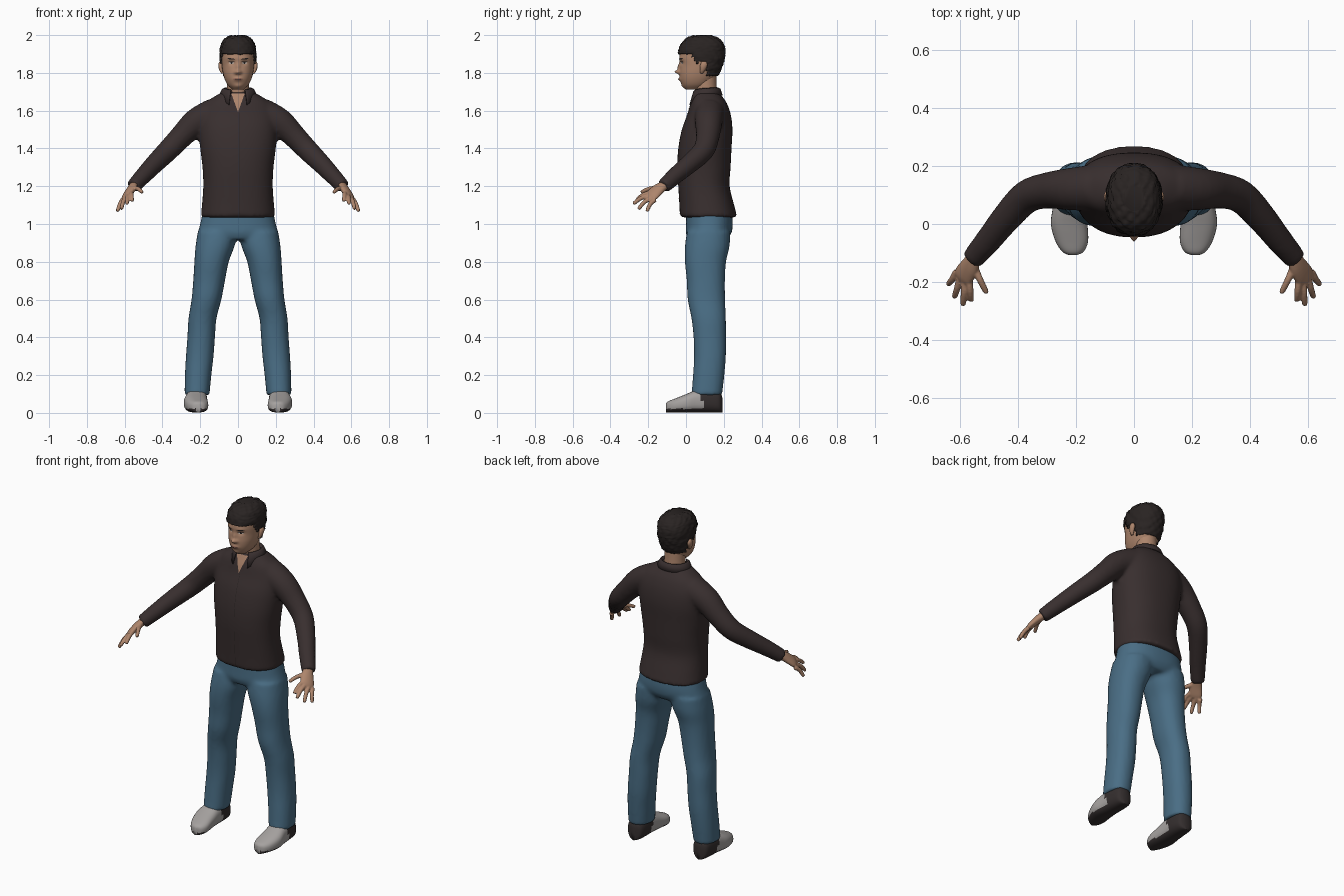
import bpy, bmesh, math, random
from mathutils import Vector

random.seed(4)
if "Cube" in bpy.data.objects:
    bpy.data.objects.remove(bpy.data.objects["Cube"], do_unlink=True)


def material(name, rgb):
    m = bpy.data.materials.new(name)
    m.use_nodes = True
    m.diffuse_color = (*rgb, 1)
    bsdf = m.node_tree.nodes["Principled BSDF"]
    bsdf.inputs["Base Color"].default_value = (*rgb, 1)
    bsdf.inputs["Roughness"].default_value = 0.8
    return m


SHIRT = material("dark brown cloth", (0.040, 0.028, 0.028))
JEANS = material("blue denim", (0.068, 0.155, 0.235))
SKIN = material("tan skin", (0.42, 0.235, 0.15))
HAIR = material("near black hair", (0.022, 0.017, 0.016))
GREY = material("light grey shoe", (0.38, 0.36, 0.35))
DARK = material("dark shoe trim", (0.035, 0.028, 0.028))
WHITE = material("eye white", (0.55, 0.48, 0.43))
LIPS = material("brown lips", (0.27, 0.125, 0.09))


def spline(rings, steps):
    """Catmull-Rom interpolation through rings of numbers."""
    out = []
    for i in range(len(rings) - 1):
        a, b, c, d = (rings[max(0, min(len(rings) - 1, i + k))] for k in (-1, 0, 1, 2))
        for s in range(steps):
            t = s / steps
            out.append([0.5 * (2 * q + (r - p) * t + (2 * p - 5 * q + 4 * r - w) * t * t
                               + (3 * q - p - 3 * r + w) * t ** 3)
                        for p, q, r, w in zip(a, b, c, d)])
    return out + [list(rings[-1])]


def tube(bm, rings, axis=None, side=(1, 0, 0), flip=1, n=32, steps=4, power=2.0):
    """Closed loft through (x, y, z, half width, half depth) rings."""
    pts = spline(rings, steps)
    loops = []
    for i, (x, y, z, a, b) in enumerate(pts):
        t = Vector(axis) if axis else (Vector(pts[min(i + 1, len(pts) - 1)][:3])
                                       - Vector(pts[max(i - 1, 0)][:3])).normalized()
        u = Vector(side)
        u = (u - t * u.dot(t)).normalized()
        w = t.cross(u)
        loop = []
        for k in range(n):
            c, s = math.cos(math.tau * k / n), math.sin(math.tau * k / n)
            p = (Vector((x, y, z)) + u * math.copysign(abs(c) ** (2 / power), c) * a
                 + w * math.copysign(abs(s) ** (2 / power), s) * b)
            loop.append(bm.verts.new((p.x * flip, p.y, p.z)))
        loops.append(loop)
    for lo, hi in zip(loops, loops[1:]):
        for k in range(n):
            bm.faces.new((lo[k], lo[(k + 1) % n], hi[(k + 1) % n], hi[k]))
    bm.faces.new(loops[0])
    bm.faces.new(loops[-1])


def finish(bm, name, *mats, voxel=0, smooth=0, thick=0, recalc=True):
    if recalc:
        bmesh.ops.recalc_face_normals(bm, faces=bm.faces[:])
    me = bpy.data.meshes.new(name)
    bm.to_mesh(me)
    bm.free()
    ob = bpy.data.objects.new(name, me)
    bpy.context.collection.objects.link(ob)
    for m in mats:
        me.materials.append(m)
    for p in me.polygons:
        p.use_smooth = True
    if voxel:
        r = ob.modifiers.new("fuse", "REMESH")
        r.mode, r.voxel_size, r.use_smooth_shade = "VOXEL", voxel, True
    if smooth:
        s = ob.modifiers.new("soften", "SMOOTH")
        s.factor, s.iterations = 0.5, smooth
    if thick:
        s = ob.modifiers.new("thickness", "SOLIDIFY")
        s.thickness, s.offset = thick, -1
    return ob


def upright(rows):
    return [(0, cy, z, rx, ry) for z, cy, rx, ry in rows]


# Shirt: torso and both sleeves fused
bm = bmesh.new()
tube(bm, upright([(1.035, .12, .198, .152), (1.1, .11, .191, .145), (1.2, .095, .184, .136),
                  (1.3, .095, .188, .141), (1.4, .1, .2, .141), (1.5, .112, .207, .134),
                  (1.58, .122, .2, .115), (1.64, .12, .172, .096), (1.675, .115, .125, .077),
                  (1.7, .108, .08, .064)]), axis=(0, 0, 1), n=48, power=2.3)
for f in (1, -1):
    tube(bm, [(.13, .125, 1.585, .08, .08), (.22, .12, 1.54, .073, .073), (.3, .115, 1.463, .062, .062),
              (.37, .093, 1.39, .057, .057), (.44, .02, 1.32, .051, .051),
              (.5, -.055, 1.257, .045, .045), (.555, -.12, 1.198, .039, .039)],
         side=(0, 1, 0), flip=f)
shirt = finish(bm, "shirt", SHIRT, voxel=0.011, smooth=5)

# Jeans: hips and both legs fused
bm = bmesh.new()
tube(bm, upright([(1.07, .122, .185, .12), (1.0, .124, .2, .124), (.95, .12, .208, .12),
                  (.915, .115, .16, .1)]), axis=(0, 0, 1), n=48, power=2.3)
for f in (1, -1):
    tube(bm, [(.105, .12, .96, .108, .115), (.122, .112, .88, .103, .118), (.14, .103, .8, .091, .109),
              (.153, .105, .7, .084, .101), (.167, .108, .6, .079, .099), (.188, .12, .5, .074, .091),
              (.195, .126, .4, .073, .086), (.2025, .127, .3, .073, .084),
              (.211, .12, .2, .07, .083), (.217, .11, .095, .066, .081)],
         axis=(0, 0, 1), flip=f, power=2.2)
finish(bm, "jeans", JEANS, voxel=0.011, smooth=4)

# Shoes: grey upper, dark heel and sole
for f, name in ((1, "left_shoe"), (-1, "right_shoe")):
    bm = bmesh.new()
    rows = [(-.107, .211, .045, .012), (-.096, .21, .058, .036), (-.06, .214, .073, .056),
            (0, .223, .097, .063), (.06, .221, .12, .058), (.13, .218, .125, .054),
            (.178, .218, .11, .044), (.192, .218, .08, .016)]
    tube(bm, [(x, y, top / 2 + .002, w, top / 2) for y, x, top, w in rows],
         axis=(0, 1, 0), flip=f, power=2.6)
    for face in bm.faces:
        c = face.calc_center_median()
        face.material_index = int(c.z < .022 or c.y > .1 - c.z * .2)
    finish(bm, name, GREY, DARK)

# Hands: palm, fingers and thumb fused
for f, name in ((1, "left_hand"), (-1, "right_hand")):
    bm = bmesh.new()
    across = (.04, .03, -.03)
    tube(bm, [(.53, -.09, 1.225, .024, .02), (.55, -.118, 1.204, .028, .022),
              (.566, -.148, 1.183, .036, .021), (.585, -.177, 1.155, .04, .018),
              (.592, -.19, 1.142, .035, .013)], side=across, flip=f)
    fingers = [((.567, -.19, 1.165), (.56, -.264, 1.122)), ((.582, -.187, 1.152), (.588, -.279, 1.107)),
               ((.597, -.178, 1.14), (.618, -.252, 1.079)), ((.61, -.164, 1.128), (.639, -.207, 1.067)),
               ((.552, -.14, 1.19), (.507, -.237, 1.168))]
    for root, tip in fingers:
        root, tip = Vector(root), Vector(tip)
        mid = (root + tip) / 2 + Vector((0, -.004, .008))
        end = tip.lerp(mid, .08)
        tube(bm, [(*root, .013, .013), (*mid, .0115, .0115), (*end, .0095, .0095), (*tip, .004, .004)],
             side=across, flip=f, n=14)
    finish(bm, name, SKIN, voxel=0.0045, smooth=2)

# Head: skull loft with features pushed in or out of the face
SKULL = [(1.712, .04, .03, .04), (1.735, .05, .054, .07), (1.765, .059, .07, .09), (1.8, .068, .08, .102),
         (1.84, .077, .085, .108), (1.88, .08, .087, .115), (1.92, .083, .085, .112),
         (1.95, .085, .077, .099), (1.975, .085, .058, .074), (1.99, .085, .026, .034)]
bm = bmesh.new()
tube(bm, upright(SKULL), axis=(0, 0, 1), n=72, steps=7, power=2.2)
# x, z, spread x, spread z, push toward the front
BUMPS = [(0, 1.805, .012, .011, .024), (0, 1.832, .009, .02, .013), (.014, 1.802, .008, .008, .007),
         (.034, 1.853, .016, .011, -.009), (0, 1.766, .022, .01, .008),
         (0, 1.728, .022, .012, .006), (.035, 1.876, .022, .008, .003)]
for v in bm.verts:
    if v.co.y < .05:
        push = sum(d * math.exp(-((abs(v.co.x) - x) / sx) ** 2 - ((v.co.z - z) / sz) ** 2)
                   for x, z, sx, sz, d in BUMPS)
        v.co.y -= push
head = finish(bm, "head", SKIN)

bm = bmesh.new()
tube(bm, [(0, .12, 1.62, .066, .062), (0, .107, 1.7, .059, .058), (0, .1, 1.8, .058, .06)], axis=(0, 0, 1))
finish(bm, "neck", SKIN)

for f, name in ((1, "left_ear"), (-1, "right_ear")):
    bm = bmesh.new()
    tube(bm, [(.082, .083, 1.797, .006, .007), (.088, .087, 1.812, .01, .013), (.092, .093, 1.835, .012, .019),
              (.092, .095, 1.853, .01, .016), (.088, .093, 1.863, .005, .007)],
         axis=(0, 0, 1), flip=f, n=16)
    finish(bm, name, SKIN)


# Hair: rough shell over the skull, cut along the hairline
def hairline(y):
    if y < .025:
        return 1.9
    if y < .068:
        return 1.9 - (y - .025) * 1.6
    return 1.862 if y < .112 else 1.785


bm = bmesh.new()
tube(bm, upright([(z + .009, cy + .002, rx + .009, ry + .01) for z, cy, rx, ry in SKULL]),
     axis=(0, 0, 1), n=64, steps=7, power=2.2)
bmesh.ops.recalc_face_normals(bm, faces=bm.faces[:])
bm.normal_update()
for v in bm.verts:
    wave = math.sin(v.co.x * 150) * math.sin(v.co.y * 110 + v.co.z * 90)
    v.co += v.normal * (wave * .0025 + random.uniform(-.0022, .0022))
    v.co.z = min(v.co.z, 2.0)
cut = []
for face in bm.faces:
    c = face.calc_center_median()
    if c.z < hairline(c.y):
        cut.append(face)
bmesh.ops.delete(bm, geom=cut, context="FACES")
finish(bm, "hair", HAIR, thick=.014, recalc=False)

# Collar: folded band open at the front
bm = bmesh.new()
cols = []
for i in range(41):
    t = -1 + i / 20
    a, e = t * math.radians(152), abs(t) ** 4
    s, c = math.sin(a), math.cos(a)
    profile = [(.072, .062, 1.67 - .01 * e), (.074, .066, 1.722 - .012 * e),
               (.084, .076, 1.717 - .014 * e), (.104, .088 + .012 * e, 1.682 - .052 * e)]
    cols.append([bm.verts.new((rx * s, .106 + ry * c, z)) for rx, ry, z in profile])
for p, q in zip(cols, cols[1:]):
    for k in range(3):
        bm.faces.new((p[k], p[k + 1], q[k + 1], q[k]))
finish(bm, "collar", SHIRT, thick=.006)

# Thin plates laid on the front of a part
bpy.context.view_layer.update()
graph = bpy.context.evaluated_depsgraph_get()


def plate(name, target, mat, shape, lift=.002, nu=12, nv=6):
    body = target.evaluated_get(graph)
    bm = bmesh.new()
    grid = []
    for i in range(nu + 1):
        row = []
        for j in range(nv + 1):
            x, z = shape(-1 + 2 * i / nu, -1 + 2 * j / nv)
            hit, loc, _, _ = body.ray_cast(Vector((x, -1, z)), Vector((0, 1, 0)))
            row.append(bm.verts.new((x, (loc.y if hit else .04) - lift, z)))
        grid.append(row)
    for p, q in zip(grid, grid[1:]):
        for k in range(nv):
            bm.faces.new((p[k], q[k], q[k + 1], p[k + 1]))
    return finish(bm, name, mat, recalc=False)


def oval(cx, cz, w, h, tilt=0):
    return lambda u, v: (cx + w * u, cz + h * v * math.sqrt(1.02 - u * u) + tilt * u)


plate("open_neck", shirt, SKIN, lambda u, v: (u * .036 * (v + 1) / 2, 1.642 + v * .05), .004, 8, 10)
plate("shirt_placket", shirt, HAIR, lambda u, v: (.006 + u * .0012, 1.315 + v * .275), .0015, 2, 40)
plate("lips", head, LIPS, oval(0, 1.766, .025, .0075))
plate("mouth_line", head, HAIR, oval(0, 1.767, .022, .001), .003)
for f, side in ((1, "left"), (-1, "right")):
    plate(side + "_eye", head, WHITE, oval(f * .034, 1.853, .014, .0055))
    plate(side + "_iris", head, HAIR, oval(f * .034, 1.853, .0055, .0055), .003)
    plate(side + "_lash", head, HAIR, oval(f * .034, 1.8585, .016, .002), .003)
    plate(side + "_eyebrow", head, HAIR, oval(f * .037, 1.874, .02, .0035, f * .002))
    plate(side + "_nostril", head, LIPS, oval(f * .008, 1.793, .004, .002))
